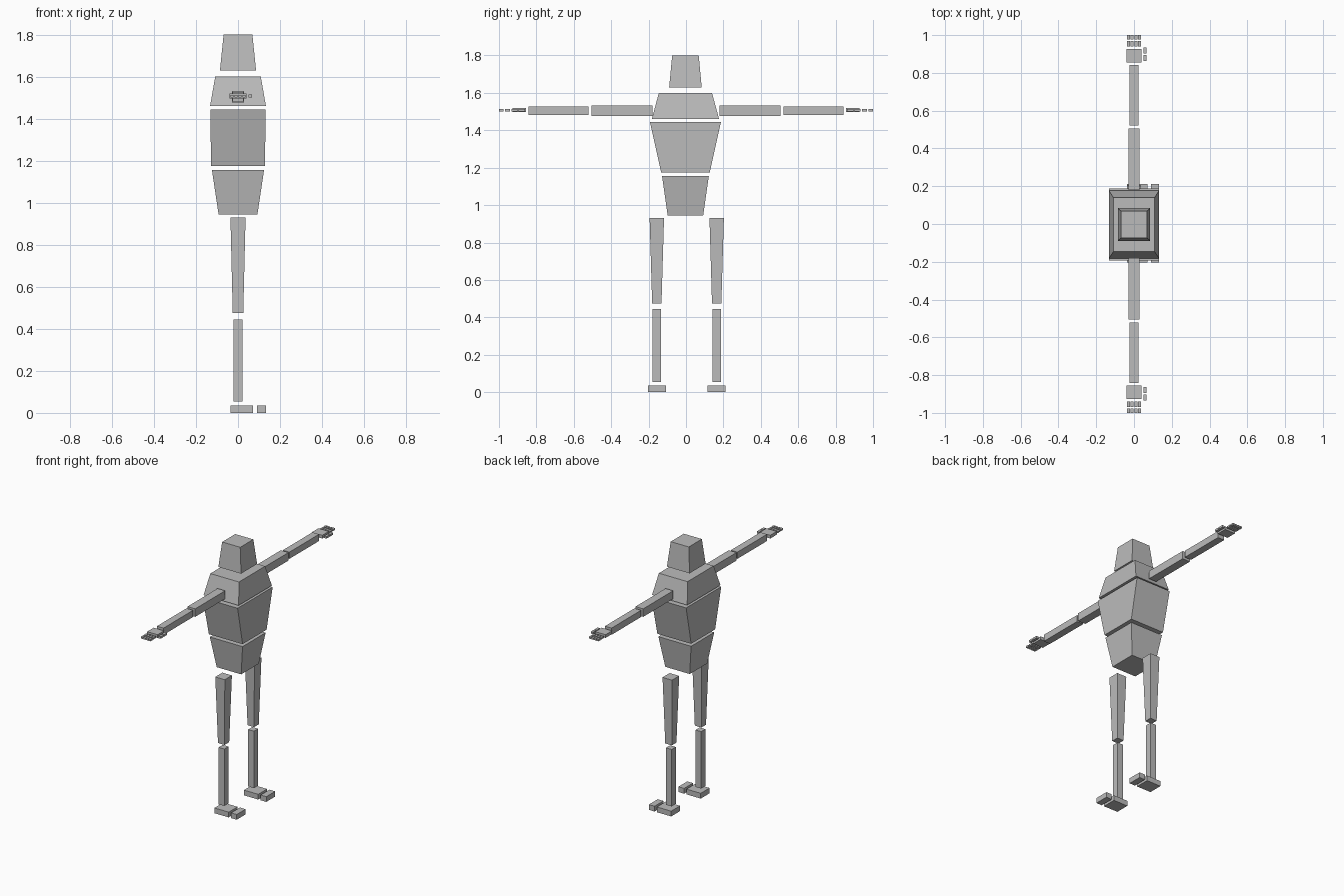
import bpy
import bmesh
from mathutils import Vector

cube = bpy.data.objects.get("Cube")
if cube:
    bpy.data.objects.remove(cube, do_unlink=True)

grey = bpy.data.materials.new("plain grey")
grey.use_nodes = True
colour = (0.5, 0.5, 0.5, 1)
grey.diffuse_color = colour
grey.node_tree.nodes["Principled BSDF"].inputs["Base Color"].default_value = colour


def block(name, start, end, size_start, size_end):
    """Tapered box from start to end; sizes are full extents across the other two axes."""
    start, end = Vector(start), Vector(end)
    axis = max(range(3), key=lambda i: abs(end[i] - start[i]))
    across = [i for i in range(3) if i != axis]
    bm = bmesh.new()
    bmesh.ops.create_cube(bm, size=1)
    for v in bm.verts:
        at_end = v.co[axis] > 0
        centre, size = (end, size_end) if at_end else (start, size_start)
        new = centre.copy()
        for i, s in zip(across, size):
            new[i] += v.co[i] * s
        v.co = new
    bmesh.ops.recalc_face_normals(bm, faces=bm.faces[:])
    mesh = bpy.data.meshes.new(name)
    bm.to_mesh(mesh)
    bm.free()
    mesh.materials.append(grey)
    obj = bpy.data.objects.new(name, mesh)
    bpy.context.collection.objects.link(obj)
    return obj


# Head and trunk, stacked: bottom z, top z, bottom size, top size
for name, low, high, size_low, size_high in (
    ("pelvis", 0.945, 1.155, (0.185, 0.19), (0.248, 0.25)),
    ("abdomen", 1.175, 1.445, (0.256, 0.26), (0.264, 0.38)),
    ("chest", 1.46, 1.6, (0.266, 0.36), (0.217, 0.284)),
    ("head", 1.63, 1.8, (0.172, 0.174), (0.137, 0.142)),
):
    block(name, (0, -0.003, low), (0, -0.003, high), size_low, size_high)

for side, s in (("left", 1), ("right", -1)):
    # The body faces +x, so the limbs spread along y
    leg = s * 0.16 + 0.004
    arm_z = 1.505

    # Leg
    block(side + "_thigh", (0, leg, 0.475), (0, leg, 0.93), (0.05, 0.05), (0.072, 0.077))
    block(side + "_shin", (0, leg, 0.055), (0, leg, 0.445), (0.043, 0.045), (0.043, 0.045))
    block(side + "_foot", (-0.036, leg, 0.018), (0.072, leg, 0.018), (0.096, 0.036), (0.096, 0.036))
    block(side + "_toes", (0.09, leg, 0.018), (0.133, leg, 0.018), (0.096, 0.036), (0.096, 0.036))

    # Arm: inner y, outer y, cross-section
    def arm_part(name, x, inner, outer, size, z=arm_z):
        block(side + "_" + name, (x, s * inner, z), (x, s * outer, z), size, size)

    arm_part("upper_arm", 0, 0.18, 0.505, (0.058, 0.055))
    arm_part("forearm", 0, 0.521, 0.842, (0.05, 0.046))
    arm_part("palm", 0, 0.856, 0.927, (0.079, 0.022), 1.508)
    arm_part("thumb_base", 0.058, 0.862, 0.896, (0.018, 0.014), 1.508)
    arm_part("thumb_tip", 0.058, 0.902, 0.934, (0.018, 0.014), 1.508)

    # Four fingers of two segments
    for i in range(4):
        x = (i - 1.5) * 0.0195
        arm_part(f"finger_base_{i + 1}", x, 0.941, 0.969, (0.015, 0.012), 1.507)
        arm_part(f"finger_tip_{i + 1}", x, 0.976, 1.0, (0.015, 0.012), 1.507)
